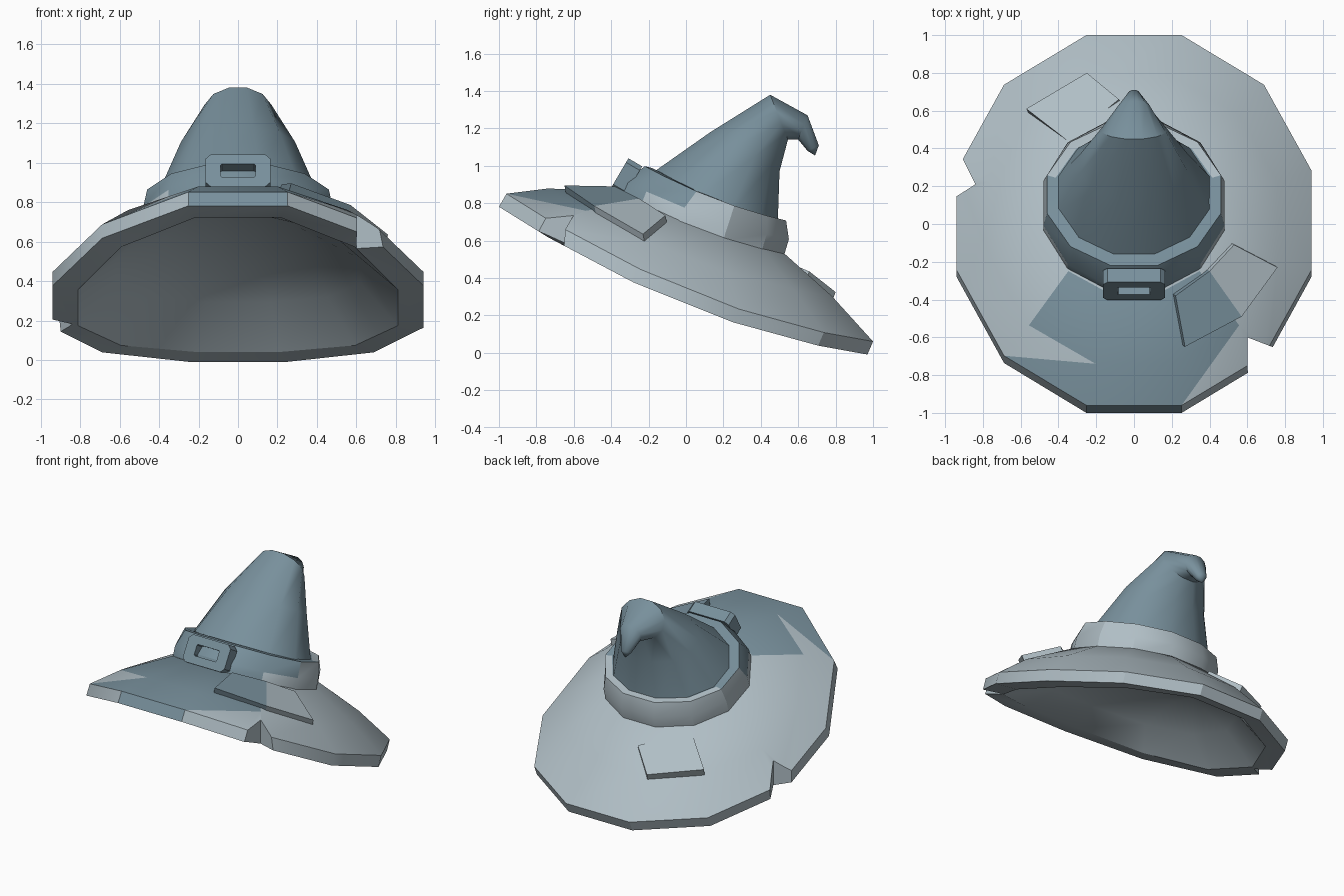
import bpy, bmesh, math
from mathutils import Vector

if "Cube" in bpy.data.objects:
    bpy.data.objects.remove(bpy.data.objects["Cube"])

SIDES = 12
ANGLES = [math.radians(15 + 30 * i) for i in range(SIDES)]
K = math.cos(math.radians(15))


def material(name, rgb):
    m = bpy.data.materials.new(name)
    m.diffuse_color = (*rgb, 1)
    m.use_nodes = True
    m.node_tree.nodes["Principled BSDF"].inputs["Base Color"].default_value = m.diffuse_color
    return m


LIGHT = material("pale_blue_grey", (0.434, 0.515, 0.558))
DARK = material("slate_blue_grey", (0.188, 0.279, 0.332))


def ring(front, back, half_width, droop=0.0):
    """Tilted 12-sided loop through a front and a back (y, z) point, sagging at the sides."""
    (fy, fz), (by, bz) = front, back
    pts = []
    for a in ANGLES:
        s, c = math.sin(a) / K, math.cos(a) / K
        pts.append(Vector((half_width * c,
                           (fy + by) / 2 + (by - fy) / 2 * s,
                           (fz + bz) / 2 + (bz - fz) / 2 * s - droop * c * c)))
    return pts


def finish(name, bm, split=None, smooth=30):
    """Make the object; faces higher than the split height are dark."""
    bmesh.ops.recalc_face_normals(bm, faces=bm.faces[:])
    if split is not None:
        for f in bm.faces:
            f.material_index = int(f.calc_center_median().z > split)
    me = bpy.data.meshes.new(name)
    bm.to_mesh(me)
    bm.free()
    ob = bpy.data.objects.new(name, me)
    bpy.context.collection.objects.link(ob)
    me.materials.append(LIGHT)
    me.materials.append(DARK)
    if smooth:
        soften(ob, smooth)
    return ob


def soften(ob, angle):
    bpy.ops.object.select_all(action='DESELECT')
    ob.select_set(True)
    bpy.context.view_layer.objects.active = ob
    bpy.ops.object.shade_smooth_by_angle(angle=math.radians(angle))


def loft(rings, tip=None, triangles=False):
    bm = bmesh.new()
    loops = [[bm.verts.new(p) for p in r] for r in rings]
    for a, b in zip(loops, loops[1:]):
        for i in range(SIDES):
            j = (i + 1) % SIDES
            if triangles:
                bm.faces.new((a[i], b[i], a[j]))
                bm.faces.new((b[i], b[j], a[j]))
            else:
                bm.faces.new((a[i], b[i], b[j], a[j]))
    bm.faces.new(loops[0])
    if tip:
        t = bm.verts.new(tip)
        for i in range(SIDES):
            bm.faces.new((loops[-1][i], t, loops[-1][(i + 1) % SIDES]))
    else:
        bm.faces.new(loops[-1])
    if triangles:
        bmesh.ops.triangulate(bm, faces=[f for f in bm.faces if len(f.verts) > 4])
    return bm


def prism(quads, offset):
    """Solid made of joined top polygons and a copy moved by offset."""
    bm = bmesh.new()
    for q in quads:
        bm.faces.new([bm.verts.new(p) for p in q])
    bmesh.ops.remove_doubles(bm, verts=bm.verts[:], dist=1e-4)
    geo = bmesh.ops.extrude_face_region(bm, geom=bm.faces[:], use_keep_orig=True)
    moved = [v for v in geo["geom"] if isinstance(v, bmesh.types.BMVert)]
    bmesh.ops.translate(bm, verts=moved, vec=offset)
    return bm


# Brim: upper surface, thick rim and hollow underside
brim = finish("brim", loft([
    ring((-0.37, 0.87), (0.53, 0.53), 0.475, 0.035),
    ring((-0.74, 0.885), (0.78, 0.31), 0.76, 0.09),
    ring((-0.96, 0.86), (1.0, 0.07), 0.94, 0.125),
    ring((-1.0, 0.79), (0.97, 0.0), 0.94, 0.125),
    ring((-0.84, 0.73), (0.85, 0.05), 0.81, 0.125),
    ring((-0.6, 0.76), (0.66, 0.30), 0.62, 0.08),
    ring((-0.3, 0.74), (0.42, 0.50), 0.37, 0.03),
], triangles=True), split=0.8, smooth=None)

# Two torn notches in the brim edge
for corners in (((0.60, -0.60), (0.605, -1.0), (0.99, -0.75)),
                ((-0.84, 0.21), (-1.00, 0.53), (-1.06, 0.07))):
    cutter = finish("notch_cutter", prism([[(x, y, -0.3) for x, y in corners]], (0, 0, 1.8)),
                    smooth=None)
    cutter.hide_render = True
    mod = brim.modifiers.new("notch", 'BOOLEAN')
    mod.operation, mod.solver, mod.object = 'DIFFERENCE', 'EXACT', cutter
    bpy.ops.object.select_all(action='DESELECT')
    brim.select_set(True)
    bpy.context.view_layer.objects.active = brim
    bpy.ops.object.modifier_apply(modifier=mod.name)
    bpy.data.objects.remove(cutter)
soften(brim, 30)

# Hat band around the crown
finish("band", loft([
    ring((-0.36, 0.85), (0.52, 0.51), 0.48, 0.035),
    ring((-0.33, 0.92), (0.55, 0.61), 0.48, 0.03),
    ring((-0.22, 1.00), (0.535, 0.71), 0.46, 0.03),
    ring((-0.18, 0.99), (0.49, 0.72), 0.415, 0.03),
]), split=0.82)

# Crown with its drooping curled tip
finish("crown", loft([
    ring((-0.20, 0.95), (0.49, 0.68), 0.415, 0.03),
    ring((0.13, 1.18), (0.50, 0.97), 0.29),
    ring((0.45, 1.38), (0.545, 1.14), 0.17),
    ring((0.65, 1.27), (0.60, 1.14), 0.08),
    ring((0.71, 1.11), (0.65, 1.08), 0.035),
], tip=(0, 0.69, 1.055)), split=0.5, smooth=40)

# Buckle: chamfered frame leaning against the front of the band
UP, OUT = Vector((0, 0.507, 0.862)), Vector((0, -0.862, 0.507))
CENTRE = Vector((0, -0.355, 0.96))


def chamfered(w, h, c):
    flat = [(w, h - c), (w - c, h), (c - w, h), (-w, h - c),
            (-w, c - h), (c - w, -h), (w - c, -h), (w, c - h)]
    return [CENTRE + Vector((u, 0, 0)) + UP * v for u, v in flat]


outer, inner = chamfered(0.165, 0.093, 0.025), chamfered(0.088, 0.038, 0.006)
frame = [(outer[i], outer[(i + 1) % 8], inner[(i + 1) % 8], inner[i]) for i in range(8)]
finish("buckle", prism(frame, OUT * -0.085), split=0.5, smooth=None)

# Sewn patch folded over the front right of the brim
fold_in, fold_out = (0.40, -0.25, 0.825), (0.57, -0.49, 0.785)
finish("front_patch", prism([
    [(0.22, -0.38, 0.89), fold_in, fold_out, (0.27, -0.65, 0.895)],
    [fold_in, (0.53, -0.11, 0.735), (0.76, -0.23, 0.635), fold_out],
], (-0.015, 0.01, -0.05)), split=0.8, smooth=None)

# Sewn patch lying almost flush on the back left of the brim
finish("back_patch", prism([
    [(-0.57, 0.61, 0.375), (-0.35, 0.44, 0.53), (-0.08, 0.66, 0.435), (-0.25, 0.80, 0.325)],
], (0.01, -0.02, -0.05)), split=0.8, smooth=None)
